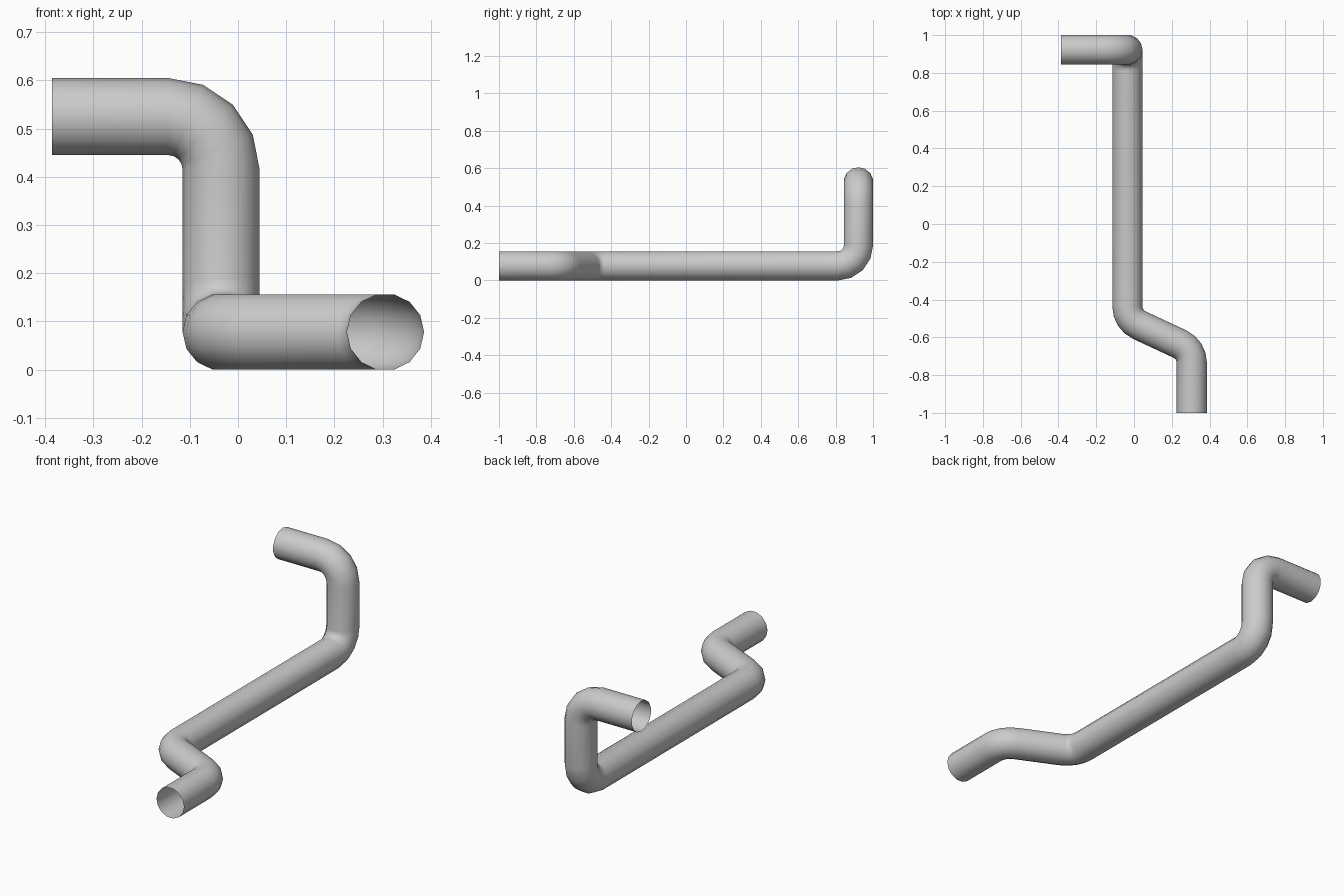
import bpy, bmesh, math
from mathutils import Vector

if "Cube" in bpy.data.objects:
    bpy.data.objects.remove(bpy.data.objects["Cube"])

RADIUS, SIDES, BEND, STEPS = 0.08, 14, 0.11, 4
H = 0.078
corners = [Vector(p) for p in (
    (0.306, -1.0, H), (0.306, -0.665, H), (-0.035, -0.506, H),
    (-0.035, 0.922, H), (-0.035, 0.922, 0.525), (-0.386, 0.922, 0.525))]


def bend_points(prev, corner, nxt):
    """Circular arc replacing one corner, as (point, tangent) pairs."""
    d0, d1 = (corner - prev).normalized(), (nxt - corner).normalized()
    turn = d0.angle(d1)
    start = corner - d0 * BEND * math.tan(turn / 2)
    side = (d1 - d0 * d0.dot(d1)).normalized()
    for i in range(STEPS + 1):
        a = turn * i / STEPS
        yield (start + d0 * BEND * math.sin(a) + side * BEND * (1 - math.cos(a)),
               d0 * math.cos(a) + side * math.sin(a))


# Centre line with rounded bends
path = [(corners[0], (corners[1] - corners[0]).normalized())]
for trio in zip(corners, corners[1:], corners[2:]):
    path.extend(bend_points(*trio))
path.append((corners[-1], (corners[-1] - corners[-2]).normalized()))

# Sweep the round section along the centre line, ends left open
bm = bmesh.new()
rings, u, last = [], Vector((1, 0, 0)), path[0][1]
for point, tangent in path:
    u = last.rotation_difference(tangent) @ u
    v = tangent.cross(u)
    last = tangent
    angles = [2 * math.pi * k / SIDES for k in range(SIDES)]
    rings.append([bm.verts.new(point + RADIUS * (u * math.cos(a) + v * math.sin(a)))
                  for a in angles])
for a, b in zip(rings, rings[1:]):
    for k in range(SIDES):
        j = (k + 1) % SIDES
        bm.faces.new((a[k], a[j], b[j], b[k]))
bmesh.ops.recalc_face_normals(bm, faces=bm.faces)

mesh = bpy.data.meshes.new("bent_pipe")
bm.to_mesh(mesh)
bm.free()
pipe = bpy.data.objects.new("bent_pipe", mesh)
bpy.context.collection.objects.link(pipe)
for face in mesh.polygons:
    face.use_smooth = True
